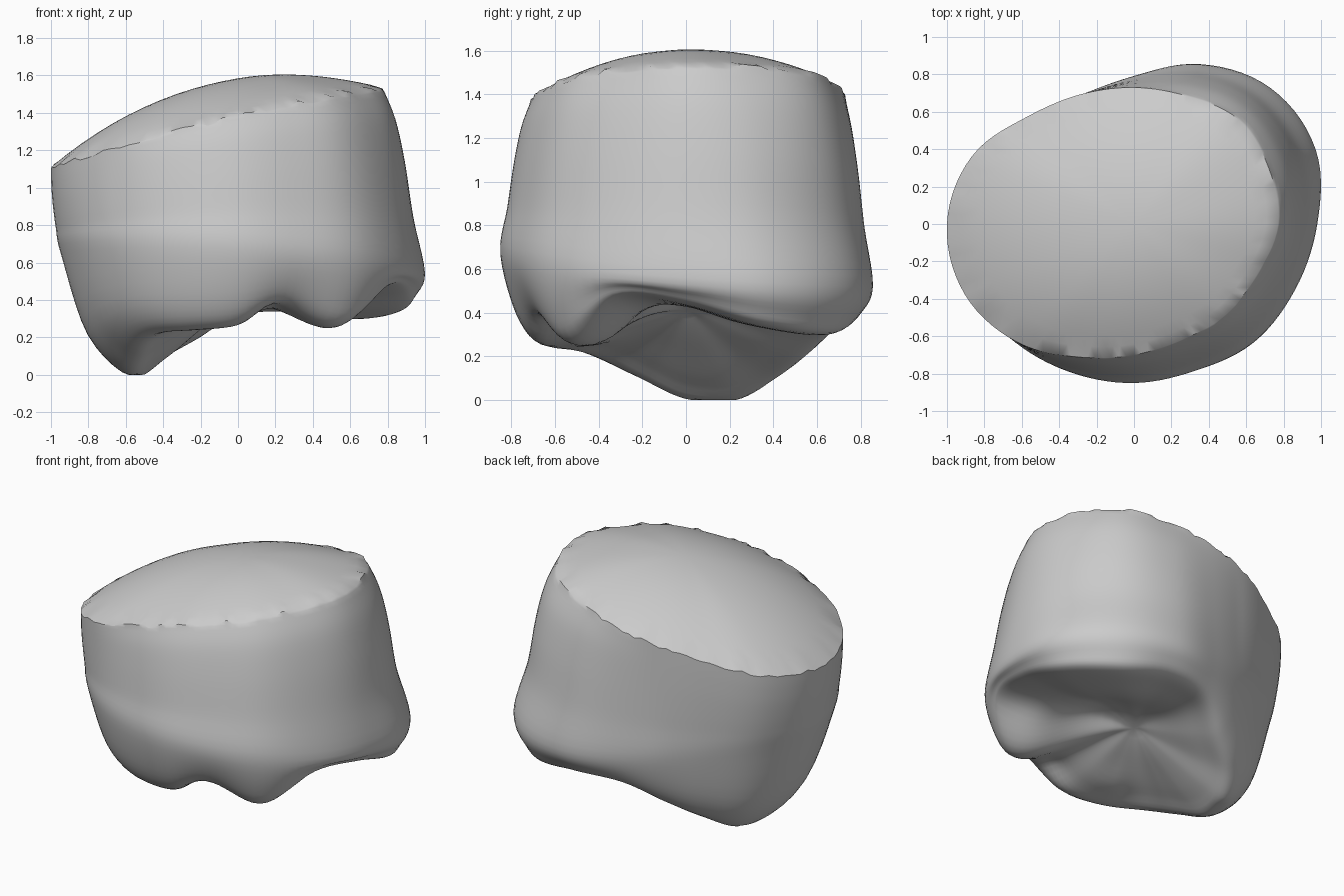
import bpy
import bmesh
import math
import random
from mathutils import Vector

random.seed(4)
SEGMENTS = 112
WALL_STEPS = 5

# Outline radii and lower-edge heights, counter-clockwise from the left side (+x)
RIM = [.77, .78, .79, .74, .73, .75, .81, .94, 1, .98, .89, .77, .7, .67, .69, .71]
BULGE = [.98, 1.05, 1.03, .925, .79, .74, .77, .87, .945, .93, .89, .86, .85, .85, .9, .93]
EDGE = [.86, .93, .9, .78, .66, .58, .58, .59, .59, .6, .67, .68, .67, .66, .76, .84]
EDGE_HEIGHT = [.44, .34, .3, .34, .32, .2, .1, 0, .01, .11, .22, .25, .27, .35, .31, .48]

# Soft lumps and furrows of the underside: x, y, width, height change
LUMPS = [(.16, -.6, .1, .05), (.22, .06, .26, .1), (.53, -.36, .2, -.09),
         (-.15, -.42, .15, -.03)]

# Wall swell from rim to widest line: share of height, share of radius
SWELL = [(.17, .32), (.4, .56), (.7, .78)]
CENTRE_Z = .36


def lerp(a, b, t):
    return a + (b - a) * t


def catmull(a, b, c, d, t):
    return b + t * (c - a + t * (2 * a - 5 * b + 4 * c - d + t * (3 * (b - c) + d - a))) / 2


def around(table, turn):
    """Smooth cyclic lookup, with turn running from zero to one."""
    n = len(table)
    position = turn * n
    i = int(position)
    return catmull(*[table[(i + k) % n] for k in (-1, 0, 1, 2)], position - i)


def along(points, steps):
    """Smooth open curve through profile points."""
    padded = [points[0]] + points + [points[-1]]
    curve = []
    for i in range(len(points) - 1):
        for s in range(steps):
            curve.append(catmull(*padded[i:i + 4], s / steps))
    return curve + [points[-1]]


def rim_height(x):
    return 1.385 + .23 * x - .045 * x * x


def cap_height(x, s):
    return rim_height(x) + (.2 - .06 * x) * (1 - s * s)


def column(turn):
    """One vertical slice from near the dome centre to near the base centre."""
    angle = turn * math.tau
    direction = Vector((math.cos(angle), math.sin(angle), 0))
    rim, bulge, edge, low = (around(t, turn) for t in (RIM, BULGE, EDGE, EDGE_HEIGHT))
    rim_z = rim_height(rim * direction.x)

    # Domed cap
    points = []
    for step in range(1, 12):
        s = step / 12
        p = direction * rim * s
        p.z = cap_height(p.x, s)
        points.append(p)

    # Side wall: flares to the left, tapers to the right, with a shallow waist
    wide_z = .6 - .07 * direction.y - .04 * direction.x
    waist = .035 * max(0, math.cos(angle - .6)) ** 8
    profile = [Vector((rim, rim_z))]
    for h, flare in SWELL:
        share = flare if bulge > rim else h * h
        r = lerp(rim, bulge, share) - waist * h
        profile.append(Vector((r, lerp(rim_z, wide_z, h))))

    # Rounded lower edge and hollow underside
    profile += [Vector(p) for p in (
        (bulge, wide_z),
        (lerp(bulge, edge, .4), lerp(wide_z, low, .68)),
        (edge, low),
        (edge * .75, lerp(low, CENTRE_Z, .2)),
        (edge * .4, lerp(low, CENTRE_Z, .62)),
        (edge * .06, CENTRE_Z),
    )]
    for r, z in along(profile, WALL_STEPS):
        p = direction * r
        p.z = z
        fade = min(1, max(0, (.6 - z) / .15))
        for x, y, width, change in LUMPS:
            distance = (p.x - x) ** 2 + (p.y - y) ** 2
            p.z += fade * change * math.exp(-distance / width ** 2)
        p.z = max(p.z, 0)
        points.append(p)

    # Slightly ragged rim
    points[11].z += random.uniform(-.015, .01)
    return points


# Closed surface made from the slices
bm = bmesh.new()
columns = [[bm.verts.new(p) for p in column(i / SEGMENTS)] for i in range(SEGMENTS)]
top = bm.verts.new((0, 0, cap_height(0, 0)))
bottom = bm.verts.new((0, 0, sum(c[-1].co.z for c in columns) / SEGMENTS))
for i, here in enumerate(columns):
    there = columns[(i + 1) % SEGMENTS]
    bm.faces.new((top, here[0], there[0]))
    bm.faces.new((bottom, there[-1], here[-1]))
    for k in range(len(here) - 1):
        bm.faces.new((here[k], here[k + 1], there[k + 1], there[k]))
bmesh.ops.recalc_face_normals(bm, faces=bm.faces)

mesh = bpy.data.meshes.new("domed_block")
bm.to_mesh(mesh)
bm.free()

# Plain grey material
grey = bpy.data.materials.new("light grey")
grey.use_nodes = True
grey.diffuse_color = (.6, .6, .6, 1)
grey.node_tree.nodes["Principled BSDF"].inputs["Base Color"].default_value = (.6, .6, .6, 1)
mesh.materials.append(grey)

default = bpy.data.objects.get("Cube")
if default:
    bpy.data.objects.remove(default, do_unlink=True)

block = bpy.data.objects.new("domed_block", mesh)
bpy.context.collection.objects.link(block)
bpy.ops.object.select_all(action='DESELECT')
block.select_set(True)
bpy.context.view_layer.objects.active = block
bpy.ops.object.shade_smooth_by_angle(angle=math.radians(40))
